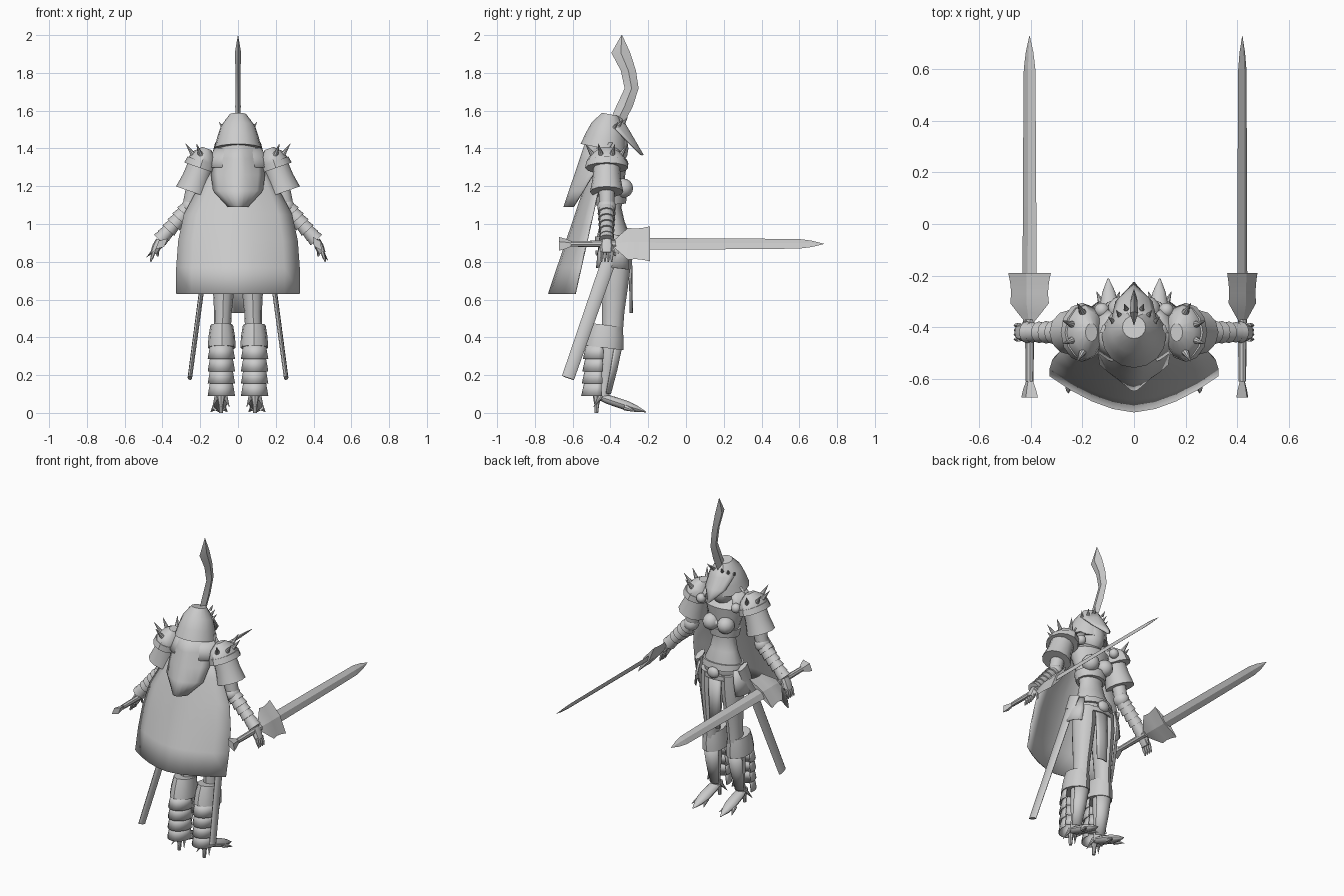
import bpy, bmesh
from math import sin, cos, radians
from mathutils import Vector

cube = bpy.data.objects.get("Cube")
if cube:
    bpy.data.objects.remove(cube)

steel = bpy.data.materials.new("grey_steel")
steel.use_nodes = True
steel.diffuse_color = (.6, .6, .6, 1)
steel.node_tree.nodes["Principled BSDF"].inputs["Base Color"].default_value = steel.diffuse_color


def at(x, y, z):
    return Vector((x, y, z))


def finish(name, mesh_data, mirror=False, thickness=0, sharp_angle=35):
    """Turn bmesh data into a shaded, optionally mirrored or thickened object."""
    bmesh.ops.recalc_face_normals(mesh_data, faces=mesh_data.faces)
    mesh = bpy.data.meshes.new(name)
    mesh_data.to_mesh(mesh)
    mesh_data.free()
    mesh.materials.append(steel)
    mesh.shade_smooth()
    mesh.set_sharp_from_angle(angle=radians(sharp_angle))
    part = bpy.data.objects.new(name, mesh)
    bpy.context.collection.objects.link(part)
    if thickness:
        solidify = part.modifiers.new("thickness", "SOLIDIFY")
        solidify.thickness, solidify.offset = thickness, 0
    if mirror:
        part.modifiers.new("mirror", "MIRROR")


def skin(name, rows, closed=False, **options):
    """Join rows of points with quads; closed rows become a capped tube."""
    mesh_data = bmesh.new()
    rings = [[mesh_data.verts.new(point) for point in row] for row in rows]
    count = len(rings[0])
    for low, high in zip(rings, rings[1:]):
        for i in range(count if closed else count - 1):
            j = (i + 1) % count
            mesh_data.faces.new((low[i], low[j], high[j], high[i]))
    if closed:
        mesh_data.faces.new(rings[0])
        mesh_data.faces.new(rings[-1])
    finish(name, mesh_data, **options)


def tube(name, start, end, radii, depth=1, across=at(1, 0, 0), sides=12, arc=None, **options):
    """Evenly spaced elliptical rings from start to end; an arc in degrees leaves an open shell."""
    along = (end - start).normalized()
    across = (across - along * across.dot(along)).normalized()
    deep = along.cross(across) * depth
    first, last = arc or (0, 360)
    angles = [radians(first + (last - first) * i / sides) for i in range(sides + bool(arc))]
    rows = []
    for i, radius in enumerate(radii):
        centre = start.lerp(end, i / (len(radii) - 1))
        rows.append([centre + (across * cos(a) + deep * sin(a)) * radius for a in angles])
    skin(name, rows, closed=not arc, thickness=.006 if arc else 0, **options)


def section(name, start, end, low, high, radii, **options):
    """A tube over part of the line from start to end."""
    tube(name, start.lerp(end, low), start.lerp(end, high), radii, **options)


def spike(name, base, tip, radius, **options):
    tube(name, base, tip, (radius, .001), sides=8, **options)


def ball(name, centre, size, **options):
    mesh_data = bmesh.new()
    bmesh.ops.create_uvsphere(mesh_data, u_segments=12, v_segments=8, radius=1)
    bmesh.ops.scale(mesh_data, vec=size, verts=mesh_data.verts)
    bmesh.ops.translate(mesh_data, vec=centre, verts=mesh_data.verts)
    finish(name, mesh_data, **options)


def drape(name, top, bottom, widths, sweep, power=1.7, columns=8):
    """Curved sheet whose sides sweep forward from its middle line."""
    spread = [2 * i / columns - 1 for i in range(columns + 1)]
    rows = []
    for i, width in enumerate(widths):
        part = i / (len(widths) - 1)
        middle = top.lerp(bottom, part)
        forward = sweep[0] + (sweep[1] - sweep[0]) * part
        rows.append([middle + at(s * width, forward * abs(s) ** power, 0) for s in spread])
    skin(name, rows, thickness=.008)


# Joints of the left side; paired parts are mirrored
hip, knee, ankle = at(.07, -.37, .88), at(.083, -.39, .42), at(.09, -.44, .07)
shoulder, sleeve = at(.165, -.42, 1.4), at(.245, -.42, 1.17)
elbow, wrist, knuckles = at(.255, -.42, 1.09), at(.415, -.42, .915), at(.445, -.42, .845)
heel, toe = at(.09, -.47, .09), at(.1, -.212, .005)
crotch, collar = at(0, -.375, .8), at(0, -.415, 1.36)

# Cape and neck guard hanging behind
drape("cape", at(0, -.49, 1.33), at(0, -.727, .63), (.13, .21, .285, .315, .325, .325), (.06, .14))
drape("neck_guard", at(0, -.53, 1.43), at(0, -.645, 1.09), (.118, .14, .14, .13, .05), (.14, .05))

# Helmet, visor, head and collar
tube("helmet", at(0, -.435, 1.4), at(0, -.4, 1.58), (.125, .11, .09, .045), sides=16)
drape("visor", at(0, -.345, 1.565), at(0, -.228, 1.365), (.045, .085, .07, .006), (-.09, -.01))
for i, spread in enumerate((.03, .055, .08)):
    stud = at(spread, -.3 - spread, 1.55 - spread / 2)
    spike(f"visor_stud_{i}", stud, stud + at(spread / 4, .02, .03), .01, mirror=True)
ball("head", at(0, -.385, 1.4), (.075, .08, .1))
tube("neck", at(0, -.41, 1.27), at(0, -.4, 1.38), (.05, .04))
tube("gorget", at(0, -.42, 1.3), at(0, -.42, 1.4), (.175, .15, .12), depth=.73, sides=16, arc=(130, 410))

# Swept crest blade with a diamond section
rows = []
for i, (y, half) in enumerate(zip((-.37, -.325, -.288, -.305, -.345, -.34), (.04, .044, .037, .04, .05, .002))):
    height, edge = 1.53 + .094 * i, half / 3
    rows.append([at(0, y - half, height), at(edge, y, height), at(0, y + half, height), at(-edge, y, height)])
skin("crest", rows, closed=True, sharp_angle=20)

# Torso, breastplate and belts
tube("torso", crotch, collar, (.06, .12, .12, .09, .075, .09, .11, .13, .05), depth=.72, sides=16)
ball("breastplate_cup", at(.052, -.335, 1.19), (.052, .055, .052), mirror=True)
ball("collar_boss", at(.125, -.335, 1.32), (.03, .03, .03), mirror=True)
section("rib_band", crotch, collar, .54, .63, (.092, .102), depth=.86, sides=16)
section("belt", crotch, collar, .18, .25, (.137, .132), depth=.73, sides=16)
section("lower_belt", crotch, collar, .07, .12, (.138, .14), depth=.72, sides=16)
ball("buckle", at(0, -.28, .89), (.04, .025, .035))
tube("hip_plate", at(.12, -.39, .76), at(.1, -.38, .92), (.064, .062, .05), depth=1.4, sides=8,
     arc=(-70, 70), mirror=True)
drape("loincloth", at(0, -.29, .88), at(0, -.285, .53), (.045, .036), (-.01, -.01), columns=4)

# Shoulder armour with a fan of spikes
section("shoulder_cap", shoulder, sleeve, 0, .42, (.025, .06, .075, .078), depth=1.4, mirror=True)
section("shoulder_band", shoulder, sleeve, .3, .45, (.083, .088), depth=1.3, mirror=True)
section("shoulder_lame", shoulder, sleeve, .4, 1, (.07, .075, .088), mirror=True)
for i, angle in enumerate((-60, -20, 20, 60)):
    fan = at(cos(radians(angle)), sin(radians(angle)), 0)
    base = at(.155, -.42, 1.345) + fan * .07
    spike(f"shoulder_spike_{i}", base, base + fan * .06 + at(0, 0, .08), .02, mirror=True)

# Arms with overlapping lames
tube("upper_arm", sleeve + at(-.03, 0, .1), elbow, (.045, .04), mirror=True)
tube("forearm", elbow, wrist, (.042, .036, .026), mirror=True)
ball("elbow_guard", elbow, (.046, .05, .046), mirror=True)
for i in range(5):
    low, radius = .17 * i, .048 - .002 * i
    section(f"arm_lame_{i}", elbow, wrist, low, low + .2, (radius - .008, radius), mirror=True)
section("arm_cuff", elbow, wrist, .75, 1, (.03, .042), mirror=True)

# Hands
tube("hand", wrist, knuckles, (.02, .024, .02), depth=1.5, sides=8, mirror=True)
for i in range(4):
    root = knuckles + at(0, .018 * i - .027, .01)
    tube(f"finger_{i}", root, root + at(.018, 0, -.055), (.01, .009, .004), sides=6, mirror=True)
thumb = knuckles + at(-.02, .025, .045)
tube("thumb", thumb, thumb + at(0, .02, -.06), (.011, .005), sides=6, mirror=True)

# Two swords pointing ahead, each rolled about its own length
for side, x, roll in (("left", .42, at(.6, 0, -.95)), ("right", -.405, at(-.85, 0, -.75))):
    def sword_part(part, back, front, radii, depth, sides=4):
        tube(f"{side}_sword_{part}", at(x, back, .895), at(x, front, .895), radii, depth,
             across=roll, sides=sides, sharp_angle=20)
    sword_part("blade", -.2, .6, (.036, .034, .03), .3)
    sword_part("blade_tip", .6, .73, (.03, .02, .001), .3)
    sword_part("guard", -.385, -.19, (.018, .06, .1, .095, .1, .11), .18)
    sword_part("grip", -.61, -.37, (.016, .019), .9, sides=8)
    sword_part("pommel", -.672, -.605, (.043, .032, .016), .5)

# Scabbards slung from the hips
sling, scabbard_tip = at(.155, -.365, .93), at(.255, -.625, .185)
tube("scabbard", sling, scabbard_tip, (.014, .012), depth=2.8, sides=8, mirror=True)
section("scabbard_mouth", sling, scabbard_tip, -.01, .1, (.019, .017), depth=2.5, sides=8, mirror=True)

# Legs, knee cuffs, shin guards and calf lames
tube("thigh", hip, knee, (.062, .064, .056, .047, .044), depth=1.25, mirror=True)
tube("lower_leg", knee, ankle, (.045, .05, .042, .028, .028), depth=1.1, mirror=True)
tube("knee_cuff", at(.086, -.435, .345), at(.086, -.42, .465), (.074, .07, .06), depth=1.4, mirror=True)
section("shin_guard", ankle, knee, .1, .85, (.032, .046, .054), depth=1.1, arc=(20, 160), mirror=True)
for i in range(4):
    rim = at(.088, -.452 - .003 * i, .285 - .065 * i)
    tube(f"calf_lame_{i}", rim, rim + at(0, 0, .08), (.07, .056), depth=1.3, arc=(170, 370), mirror=True)

# High-heeled pointed boots with claws
tube("boot", heel, toe, (.02, .034, .036, .036, .025, .003), depth=.7, mirror=True)
tube("heel", heel, at(.09, -.475, 0), (.024, .013, .01), sides=8, mirror=True)
for i in (-1, 0, 1):
    spike(f"toe_claw_{i + 1}", toe + at(.02 * i, -.11, .025), toe + at(.045 * i, -.05, 0), .018, mirror=True)
    spike(f"ankle_claw_{i + 1}", ankle + at(.02 * i, -.01, .02), ankle + at(.045 * i, -.05, -.04), .014, mirror=True)
